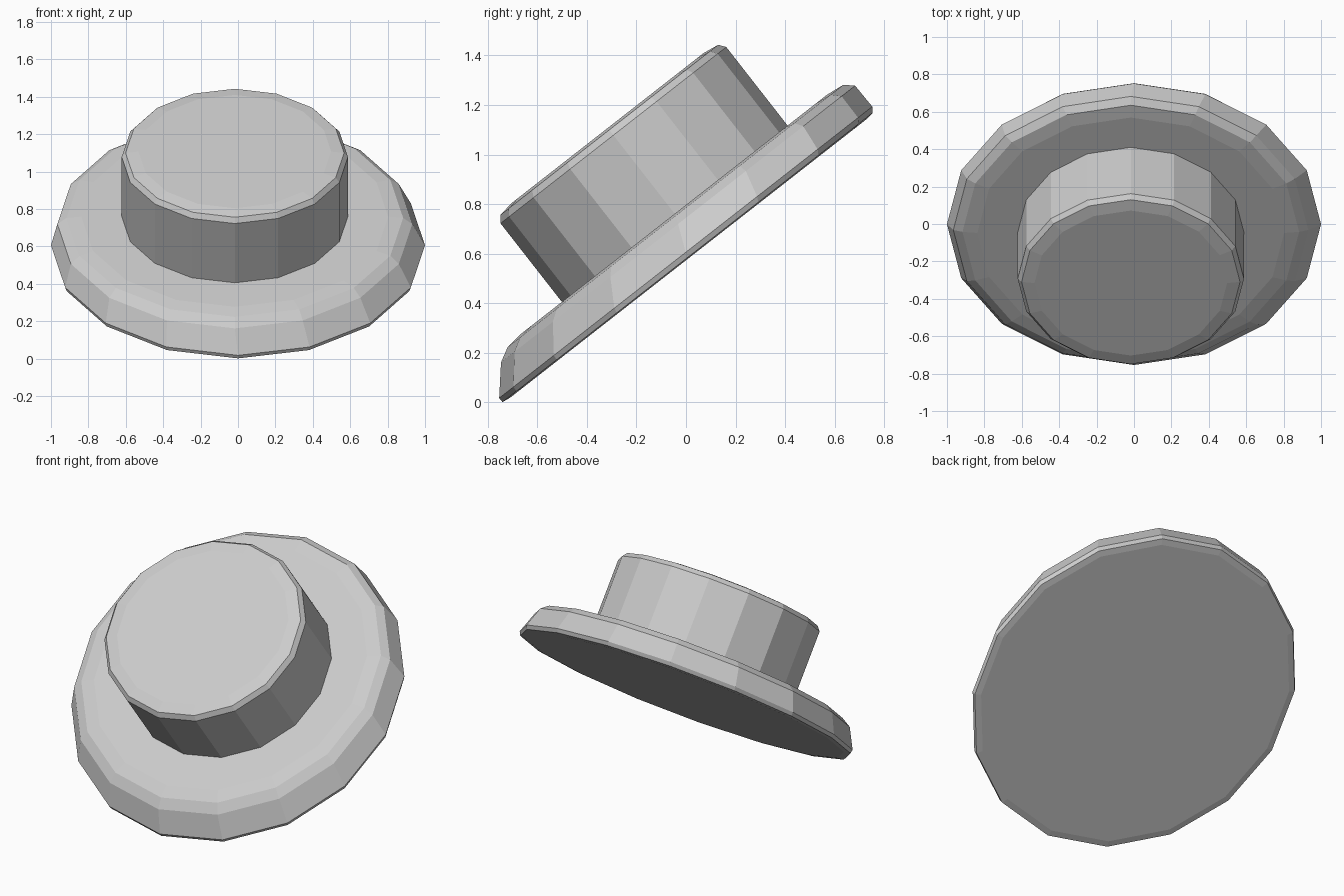
import bpy, bmesh, math
from mathutils import Matrix

if "Cube" in bpy.data.objects:
    bpy.data.objects.remove(bpy.data.objects["Cube"])

TILT = math.radians(38)   # whole part leans toward the front
SIDES = 16
SQUASH = 0.955            # depth of the discs relative to their width

grey = bpy.data.materials.new("light_grey")
grey.diffuse_color = (0.6, 0.6, 0.6, 1)
grey.use_nodes = True
grey.node_tree.nodes["Principled BSDF"].inputs["Base Color"].default_value = grey.diffuse_color


def lathe(name, rings):
    """Stack of rings (centre x, centre y, height, radius), capped, then tilted."""
    bm = bmesh.new()
    loops = []
    for cx, cy, h, r in rings:
        loop = []
        for k in range(SIDES):
            a = 2 * math.pi * k / SIDES
            loop.append(bm.verts.new((cx + r * math.cos(a),
                                      cy + SQUASH * r * math.sin(a), h)))
        loops.append(loop)
    for lo, hi in zip(loops, loops[1:]):
        for k in range(SIDES):
            n = (k + 1) % SIDES
            bm.faces.new((lo[k], lo[n], hi[n], hi[k]))
    bm.faces.new(loops[0][::-1])
    bm.faces.new(loops[-1])
    bmesh.ops.transform(bm, matrix=Matrix.Rotation(TILT, 4, 'X'), verts=bm.verts)
    bmesh.ops.recalc_face_normals(bm, faces=bm.faces)
    mesh = bpy.data.meshes.new(name)
    bm.to_mesh(mesh)
    bm.free()
    mesh.materials.append(grey)
    obj = bpy.data.objects.new(name, mesh)
    bpy.context.collection.objects.link(obj)
    return obj


# Wide flange, its rounded top rim slightly shifted from its underside
lathe("base_flange", [
    (0, 0.365, 0.452, 0.955),
    (0, 0.365, 0.457, 0.992),
    (0, 0.372, 0.478, 1.0),
    (-0.017, 0.418, 0.587, 0.949),
    (-0.017, 0.430, 0.619, 0.90),
    (-0.017, 0.430, 0.628, 0.82),
])

# Button with a softened top edge
lathe("button", [
    (-0.017, 0.433, 0.60, 0.605),
    (-0.017, 0.433, 1.030, 0.605),
    (-0.017, 0.433, 1.057, 0.584),
    (-0.017, 0.433, 1.067, 0.515),
])
